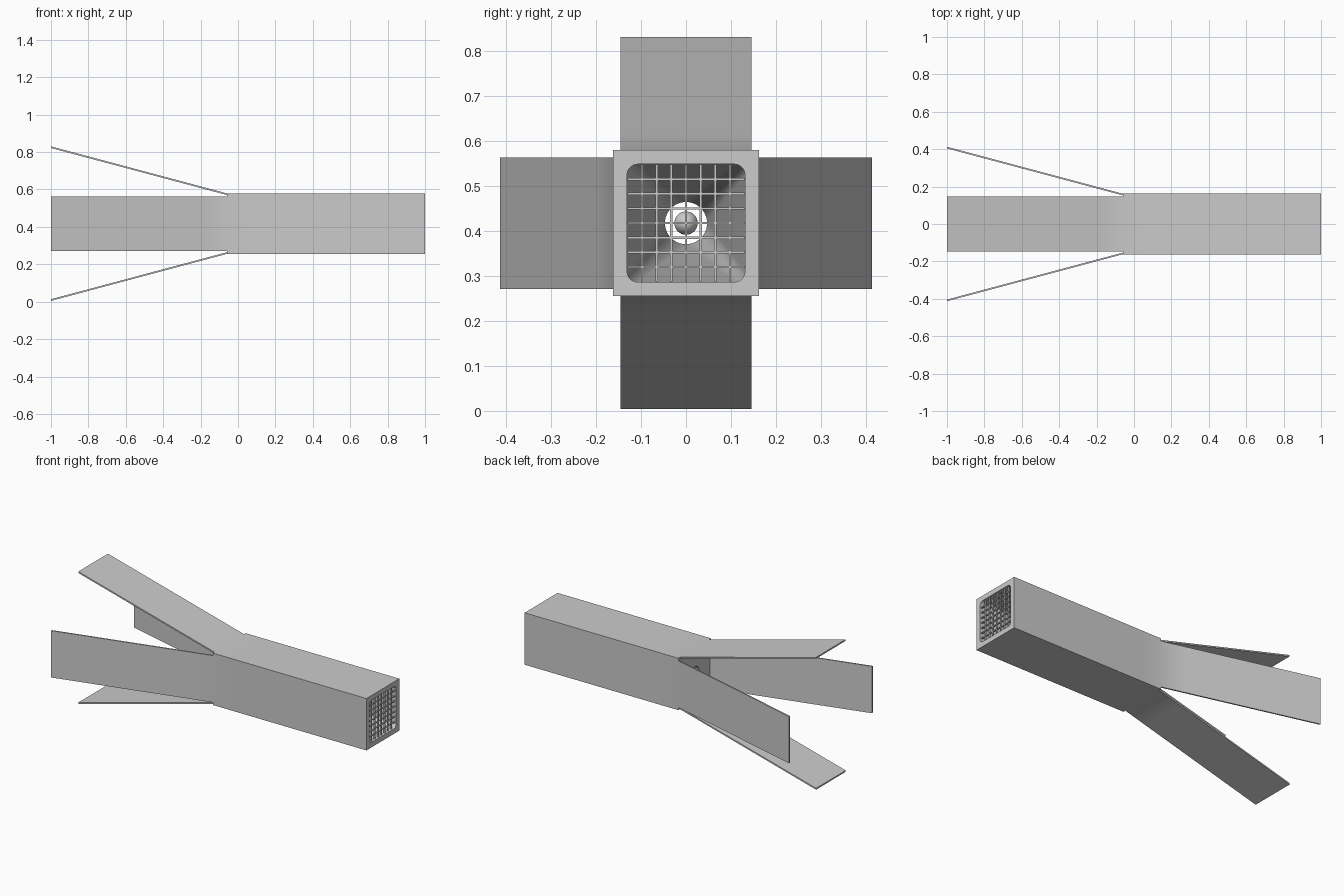
import bpy, bmesh, math
from mathutils import Matrix, Vector

if "Cube" in bpy.data.objects:
    bpy.data.objects.remove(bpy.data.objects["Cube"])

MID = 0.4175          # height of the long axis
HALF = 0.162          # half width of the square body
FIN = 0.146           # half width of a fin
HINGE, FRONT, TAIL = -0.06, 1.0, -1.0
BORE = 0.047          # radius of the rear hole

grey = bpy.data.materials.new("plain grey")
grey.use_nodes = True
grey.diffuse_color = (0.6, 0.6, 0.6, 1)
grey.node_tree.nodes["Principled BSDF"].inputs["Base Color"].default_value = (0.6, 0.6, 0.6, 1)


def finish(bm, name, smooth=True):
    bmesh.ops.remove_doubles(bm, verts=bm.verts, dist=0.0002)
    bmesh.ops.recalc_face_normals(bm, faces=bm.faces)
    mesh = bpy.data.meshes.new(name)
    bm.to_mesh(mesh)
    bm.free()
    mesh.materials.append(grey)
    ob = bpy.data.objects.new(name, mesh)
    ob.location.z = MID
    bpy.context.collection.objects.link(ob)
    if smooth:
        bpy.ops.object.select_all(action="DESELECT")
        ob.select_set(True)
        bpy.context.view_layer.objects.active = ob
        bpy.ops.object.shade_smooth_by_angle(angle=math.radians(30))
    return ob


def bridge(bm, a, b):
    n = len(a)
    for i in range(n):
        bm.faces.new((a[i], a[(i + 1) % n], b[(i + 1) % n], b[i]))


def ring(bm, x, points):
    return [bm.verts.new((x, y, z)) for y, z in points]


def circle(r, n=32):
    return [(r * math.cos(math.tau * (i + 0.5) / n), r * math.sin(math.tau * (i + 0.5) / n))
            for i in range(n)]


def square(half, corner=0.0, n=32):
    # square outline whose points line up with circle(), corners rounded
    pts = []
    for quarter in range(4):
        for k in range(n // 4):
            a = math.pi / 2 * k / (n // 4 - 1)
            y, z = half - corner + corner * math.cos(a), half - corner + corner * math.sin(a)
            c, s = round(math.cos(quarter * math.pi / 2)), round(math.sin(quarter * math.pi / 2))
            pts.append((c * y - s * z, s * y + c * z))
    return pts


# Body walls, each running on into a fin that splays outward at the rear
bm = bmesh.new()
slope = (0.413 - HALF) / (HINGE - TAIL)
for turn in range(4):
    start = len(bm.verts)
    rows = [[bm.verts.new((x, y, HALF)) for y in (-HALF, -FIN, FIN, HALF)]
            for x in (FRONT, 0.08, HINGE)]
    for a, b in zip(rows, rows[1:]):
        for i in range(3):
            bm.faces.new((a[i], a[i + 1], b[i + 1], b[i]))
    sections = []
    for x in (HINGE, -0.2, TAIL):
        z = HALF + slope * (HINGE - x)
        sections.append([bm.verts.new((x, y, h)) for y, h in
                         ((-FIN, z), (FIN, z), (FIN, z - 0.009), (-FIN, z - 0.009))])
    for a, b in zip(sections, sections[1:]):
        bridge(bm, a, b)
    bm.faces.new(sections[-1])
    bm.verts.ensure_lookup_table()
    bmesh.ops.rotate(bm, verts=bm.verts[start:], cent=(0, 0, 0),
                     matrix=Matrix.Rotation(turn * math.pi / 2, 3, "X"))
finish(bm, "body_and_fins")

# Front rim, tapering intake, bore and rear wall
bm = bmesh.new()
outlines = [(FRONT, square(HALF, 0.0005)), (FRONT, square(0.131, 0.024)),
            (0.97, square(0.131, 0.024)), (0.05, circle(BORE)),
            (HINGE, circle(BORE)), (HINGE, square(HALF, 0.0005))]
loops = [ring(bm, x, pts) for x, pts in outlines]
for a, b in zip(loops, loops[1:]):
    bridge(bm, a, b)
finish(bm, "intake_duct")

# Protective grille across the intake
bm = bmesh.new()
PITCH = 0.0325
for i in range(-3, 4):
    reach = 0.26 if abs(i) < 4 else 0.24
    for size in ((0.01, 0.005, reach), (0.01, reach, 0.005)):
        offset = Vector((0.988, i * PITCH, 0) if size[1] < size[2] else (0.988, 0, i * PITCH))
        bmesh.ops.create_cube(bm, size=1, matrix=Matrix.Translation(offset) @ Matrix.Diagonal((*size, 1)))
finish(bm, "grille", smooth=False)

# Pointed centre plug inside the bore
bm = bmesh.new()
bmesh.ops.create_cone(bm, cap_ends=True, segments=32, radius1=0.026, radius2=0, depth=0.07,
                      matrix=Matrix.Translation((-0.02, 0, 0)) @ Matrix.Rotation(math.pi / 2, 4, "Y"))
finish(bm, "centre_plug")
